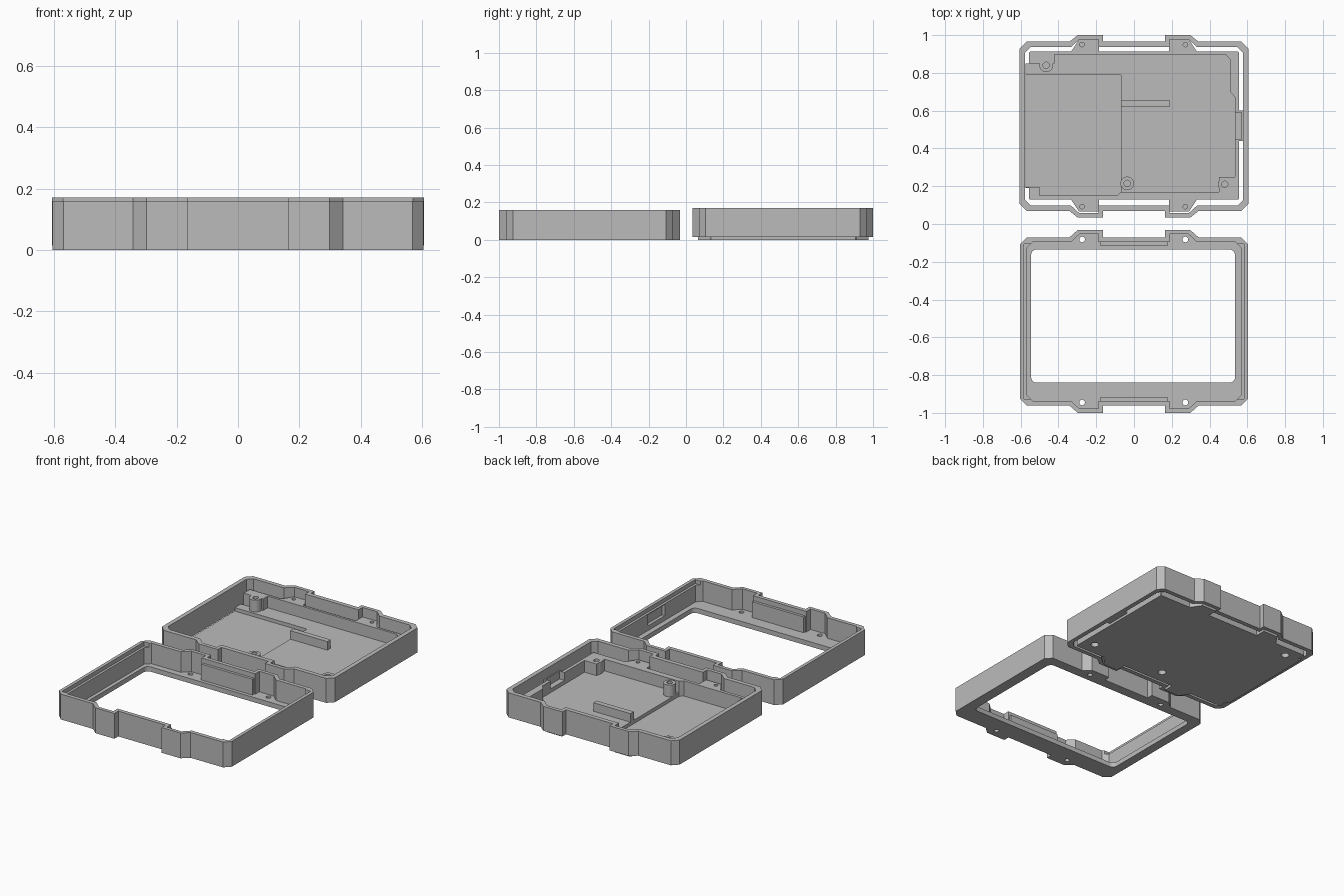
import bpy, bmesh, math

if "Cube" in bpy.data.objects:
    bpy.data.objects.remove(bpy.data.objects["Cube"])

grey = bpy.data.materials.new("plastic grey")
grey.diffuse_color = (0.5, 0.5, 0.5, 1)
grey.use_nodes = True
grey.node_tree.nodes["Principled BSDF"].inputs["Base Color"].default_value = grey.diffuse_color


def prism(name, pts, z0, z1):
    """Extrude a flat profile from z0 to z1."""
    bm = bmesh.new()
    f = bm.faces.new([bm.verts.new((x, y, z0)) for x, y in pts])
    top = bmesh.ops.extrude_face_region(bm, geom=[f])["geom"]
    bmesh.ops.translate(bm, vec=(0, 0, z1 - z0),
                        verts=[v for v in top if isinstance(v, bmesh.types.BMVert)])
    bmesh.ops.recalc_face_normals(bm, faces=bm.faces)
    me = bpy.data.meshes.new(name)
    bm.to_mesh(me)
    bm.free()
    me.materials.append(grey)
    ob = bpy.data.objects.new(name, me)
    bpy.context.collection.objects.link(ob)
    return ob


def rect(x0, x1, y0, y1):
    return [(x0, y0), (x1, y0), (x1, y1), (x0, y1)]


def circle(cx, cy, r, n=24):
    return [(cx + r * math.cos(2 * math.pi * i / n),
             cy + r * math.sin(2 * math.pi * i / n)) for i in range(n)]


def rounded(x0, x1, y0, y1, r, n=5):
    pts = []
    for k, (cx, cy) in enumerate(rect(x0 + r, x1 - r, y0 + r, y1 - r)):
        for i in range(n + 1):
            a = math.pi + (k + i / n) * math.pi / 2
            pts.append((cx + r * math.cos(a), cy + r * math.sin(a)))
    return pts


def outline(cy, hx, hy, tab, ch, i):
    """Chamfered rectangle with two screw tabs on each long side."""
    q = [(hx, 0), (hx, hy - ch), (hx - ch, hy), (0.342 - .4 * i, hy),
         (0.298 - .4 * i, tab), (0.165 + i, tab), (0.165 + i, hy)]
    up = q[1:] + [(-x, y) for x, y in reversed(q[1:])]
    return [(x, cy + y) for x, y in up + [(-x, -y) for x, y in up]]


def combine(ob, others, op):
    """Apply booleans and discard the helper solids."""
    for o in others:
        m = ob.modifiers.new("b", 'BOOLEAN')
        m.operation, m.solver, m.object = op, 'EXACT', o
        bpy.context.view_layer.update()
        me = bpy.data.meshes.new_from_object(
            ob.evaluated_get(bpy.context.evaluated_depsgraph_get()))
        ob.modifiers.clear()
        ob.data = me
        bpy.data.objects.remove(o)
    me.materials.clear()
    me.materials.append(grey)


# --- front bezel: open window, hollow tabs, screw holes ---
FY = -0.516
bezel = prism("front_bezel", outline(FY, .604, .445, .484, .036, 0), 0, .16)
cuts = [
    prism("cavity", outline(FY, .568, .42, .462, .03, .022), .03, .2),
    prism("side_rabbet", rect(-.583, .583, FY - .41, FY + .41), .135, .2),
    prism("window", rounded(-.545, .535, -.84, -.135, .03), -.1, .1),
    prism("port_recess", rect(.5, .588, -.6, -.43), .06, .13),
]
for x in (-.275, .272):
    for y in (-.082, -.945):
        cuts.append(prism("screw_hole", circle(x, y, .015), -.1, .1))
combine(bezel, cuts, 'DIFFERENCE')

# stepped reinforcement between the tabs
for s in (-1, 1):
    y = sorted((FY + s * .422, FY + s * .403))
    prism("bezel_rail", rect(-.18, .18, y[0], y[1]), .025, .13)

# --- rear shell wall ring ---
RY = 0.517
ring = prism("rear_wall", outline(RY, .605, .448, .483, .036, 0), .015, .17)
combine(ring, [prism("ring_cut", outline(RY, .577, .42, .46, .03, .022), -.1, .3)],
        'DIFFERENCE')

# --- rear tray: slab with shoulders, stepped floor and battery pocket ---
tray = prism("rear_tray", outline(.521, .556, .391, .456, .005, .02), 0, .11)
combine(tray, [prism("left_strip", rect(-.575, -.5, .19, .85), 0, .11),
               prism("port_lug", rect(.5, .582, .44, .6), .015, .11)], 'UNION')
floor = [(-.62, .195), (-.5, .195), (-.5, .15), (-.09, .15), (-.07, .17),
         (.45, .17), (.45, .25), (.535, .25), (.535, .67), (.51, .70),
         (.51, .87), (.485, .897), (-.42, .897), (-.42, .85), (-.62, .85)]
pocket = [(-.62, .195), (-.5, .195), (-.5, .15), (-.09, .15), (-.07, .17),
          (-.07, .79), (-.62, .79)]
cuts = [prism("floor_cut", floor, .036, .3), prism("pocket_cut", pocket, .014, .3),
        prism("port_cut", rect(.5, .57, .45, .59), .06, .3)]
for x in (-.275, .272):
    for y in (.95, .092):
        cuts.append(prism("screw_hole", circle(x, y, .012), .05, .3))
combine(tray, cuts, 'DIFFERENCE')

# mounting bosses, bored above and countersunk below
bosses = [(-.465, .84), (-.036, .215), (.48, .21)]
combine(tray, [prism("boss", circle(x, y, .036, 32), .02, .11) for x, y in bosses],
        'UNION')
combine(tray, [prism("bore", circle(x, y, .017), .045, .3) for x, y in bosses] +
        [prism("counterbore", circle(x, y, .024), -.1, .028) for x, y in bosses],
        'DIFFERENCE')

# upright divider on the tray floor
prism("divider_rib", rect(-.07, .19, .622, .655), .03, .09)

# --- flat shading with crisp edges; smooth only the round bores ---
for ob in bpy.context.scene.objects:
    bpy.ops.object.select_all(action='DESELECT')
    ob.select_set(True)
    bpy.context.view_layer.objects.active = ob
    bpy.ops.object.shade_smooth_by_angle(angle=math.radians(20))
